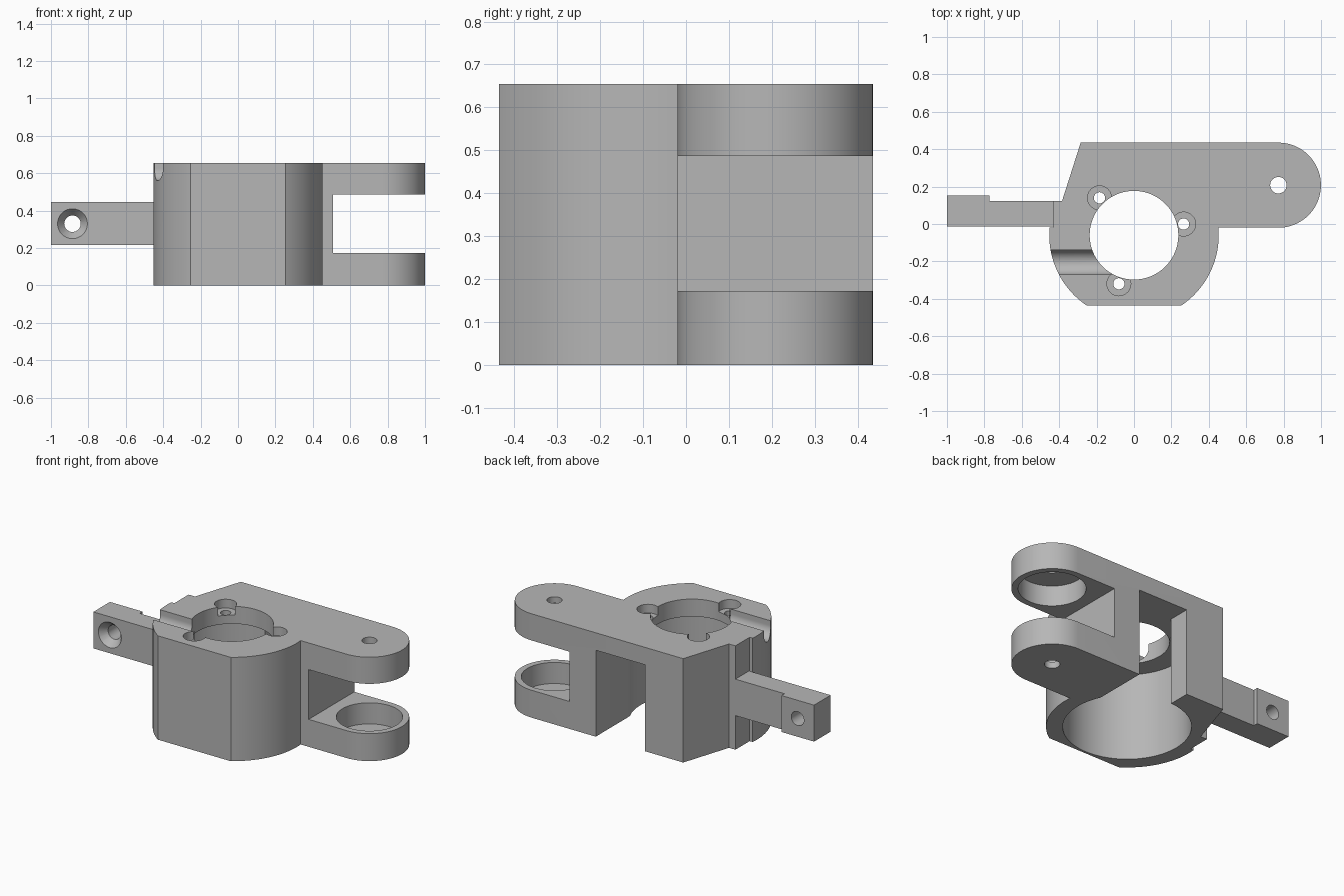
import bpy, bmesh, math
from mathutils import Matrix, Vector

if "Cube" in bpy.data.objects:
    bpy.data.objects.remove(bpy.data.objects["Cube"], do_unlink=True)

grey = bpy.data.materials.new("plain grey")
grey.use_nodes = True
grey.diffuse_color = (0.47, 0.47, 0.47, 1)
grey.node_tree.nodes["Principled BSDF"].inputs["Base Color"].default_value = grey.diffuse_color

HEIGHT = 0.655
CENTRE = Vector((0, -0.06))      # axis of the round housing
BODY_R, FRONT_Y, BACK_Y, STEP_Y = 0.453, -0.435, 0.435, -0.02
PIVOT = Vector((0.772, (BACK_Y + STEP_Y) / 2))
FORK_R = (BACK_Y - STEP_Y) / 2


def link(name, bm):
    bmesh.ops.recalc_face_normals(bm, faces=bm.faces)
    mesh = bpy.data.meshes.new(name)
    bm.to_mesh(mesh)
    bm.free()
    mesh.materials.append(grey)
    obj = bpy.data.objects.new(name, mesh)
    bpy.context.collection.objects.link(obj)
    return obj


def prism(name, outline, z0, z1):
    """Extrude a plan outline between two heights."""
    bm = bmesh.new()
    face = bm.faces.new([bm.verts.new((p[0], p[1], z0)) for p in outline])
    top = bmesh.ops.extrude_face_region(bm, geom=[face])["geom"]
    bmesh.ops.translate(bm, vec=(0, 0, z1 - z0),
                        verts=[v for v in top if isinstance(v, bmesh.types.BMVert)])
    return link(name, bm)


def box(name, x, y, z):
    return prism(name, [(x[0], y[0]), (x[1], y[0]), (x[1], y[1]), (x[0], y[1])], *z)


def rod(name, start, end, r1, r2=None, sides=64):
    """Cylinder or cone between two points."""
    start, end = Vector(start), Vector(end)
    axis = end - start
    turn = axis.to_track_quat('Z', 'Y').to_matrix().to_4x4()
    bm = bmesh.new()
    bmesh.ops.create_cone(bm, cap_ends=True, segments=sides, radius1=r1,
                          radius2=r1 if r2 is None else r2, depth=axis.length,
                          matrix=Matrix.Translation((start + end) / 2) @ turn)
    return link(name, bm)


def upright(name, centre, z0, z1, r, sides=64):
    return rod(name, (*centre, z0), (*centre, z1), r, sides=sides)


def arc(centre, r, a0, a1, steps):
    return [(centre[0] + r * math.cos(a0 + (a1 - a0) * i / steps),
             centre[1] + r * math.sin(a0 + (a1 - a0) * i / steps)) for i in range(steps + 1)]


def carve(obj, cutters):
    """Subtract the cutters, bake the result and shade it."""
    for c in cutters:
        c.hide_render = True
        mod = obj.modifiers.new(c.name, 'BOOLEAN')
        mod.operation, mod.solver, mod.object = 'DIFFERENCE', 'EXACT', c
    bpy.context.view_layer.update()
    baked = bpy.data.meshes.new_from_object(
        obj.evaluated_get(bpy.context.evaluated_depsgraph_get()))
    obj.modifiers.clear()
    obj.data = baked
    for c in cutters:
        bpy.data.objects.remove(c, do_unlink=True)
    bpy.ops.object.select_all(action='DESELECT')
    obj.select_set(True)
    bpy.context.view_layer.objects.active = obj
    bpy.ops.object.shade_smooth_by_angle(angle=math.radians(25))


# Housing with fork arm: one plan outline
step_a = math.asin((STEP_Y - CENTRE.y) / BODY_R)
flat_a = math.asin((FRONT_Y - CENTRE.y) / BODY_R)
outline = arc(PIVOT, FORK_R, -math.pi / 2, math.pi / 2, 40)
outline += [(-0.285, BACK_Y), (-0.385, 0.122), (-0.43, 0.122), (-0.43, STEP_Y)]
outline += arc(CENTRE, BODY_R, math.pi - step_a, math.pi - flat_a, 28)
outline += arc(CENTRE, BODY_R, flat_a, step_a, 28)
housing = prism("housing_and_fork", outline, 0, HEIGHT)

CEILING = 0.545
cutters = [
    upright("lower_bore", CENTRE, -0.1, CEILING, 0.36, 96),
    upright("upper_opening", CENTRE, 0.3, 1, 0.237, 96),
    box("back_slot", (-0.02, 0.325), (0.05, 0.6), (-0.1, CEILING)),
    box("fork_gap", (0.507, 1.2), (-0.2, 0.6), (0.173, 0.487)),
    upright("fork_pockets", PIVOT, 0.04, HEIGHT - 0.04, 0.19),
    upright("pivot_hole", PIVOT, -0.1, 1, 0.044, 32),
]

# Three counterbored screw holes around the opening
for i in range(3):
    a = math.radians(12.7 + 120 * i)
    spot = CENTRE + 0.272 * Vector((math.cos(a), math.sin(a)))
    cutters += [upright("screw_hole", spot, 0.3, 1, 0.03, 32),
                upright("screw_recess", spot, HEIGHT - 0.055, 1, 0.064, 32)]

# Round-bottomed cable groove across the top
GROOVE_Y, GROOVE_R, GROOVE_Z = -0.205, 0.066, 0.626
cutters += [
    rod("groove_round", (-0.6, GROOVE_Y, GROOVE_Z), (-0.12, GROOVE_Y, GROOVE_Z), GROOVE_R),
    box("groove_sides", (-0.6, -0.12), (GROOVE_Y - GROOVE_R, GROOVE_Y + GROOVE_R), (GROOVE_Z, 1)),
]
carve(housing, cutters)

# Side tab with a thicker end and countersunk hole
TAB_Y = -0.013
tab = prism("side_tab", [(-1, TAB_Y), (-0.415, TAB_Y), (-0.415, 0.122),
                         (-0.772, 0.122), (-0.772, 0.152), (-1, 0.152)], 0.215, 0.445)
HOLE_X, HOLE_Z = -0.885, 0.33
carve(tab, [
    rod("tab_hole", (HOLE_X, -0.2, HOLE_Z), (HOLE_X, 0.3, HOLE_Z), 0.044, sides=32),
    rod("tab_countersink", (HOLE_X, TAB_Y - 0.01, HOLE_Z), (HOLE_X, TAB_Y + 0.045, HOLE_Z),
        0.088, 0.044, 32),
])
